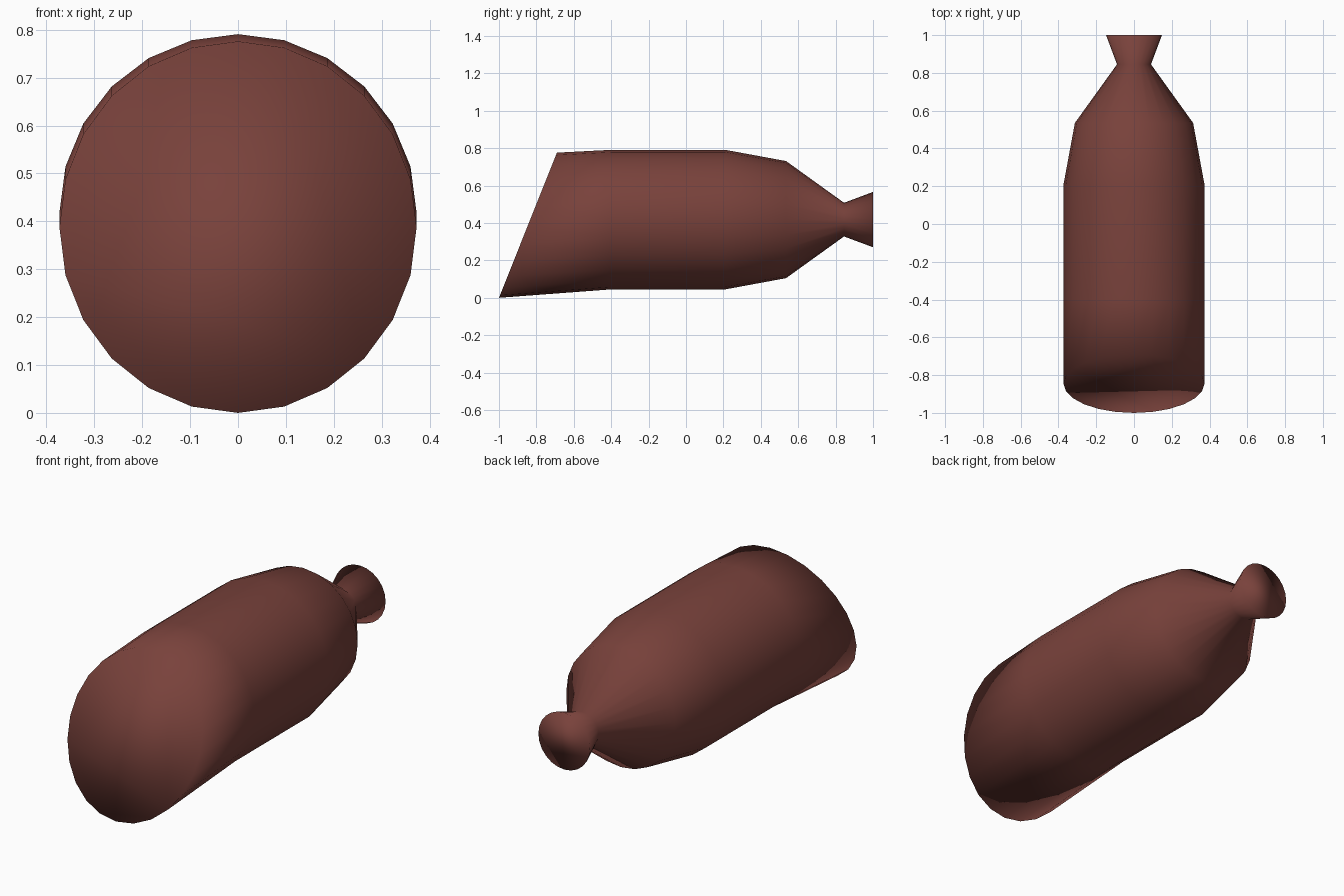
import bpy, bmesh, math

if "Cube" in bpy.data.objects:
    bpy.data.objects.remove(bpy.data.objects["Cube"])

SIDES = 24
# Rings along the body: y centre, z centre, x radius, z radius, y slant
RINGS = [
    (-0.845, 0.388, 0.373, 0.388, 0.155),   # slanted front end
    (-0.40, 0.418, 0.373, 0.373, 0),
    (0.21, 0.418, 0.373, 0.373, 0),
    (0.535, 0.418, 0.313, 0.313, 0),        # shoulder
    (0.845, 0.418, 0.09, 0.09, 0),          # pinched neck
    (1.00, 0.418, 0.148, 0.148, 0),         # flared tail
]

mat = bpy.data.materials.new("reddish brown")
mat.diffuse_color = (0.19, 0.054, 0.044, 1)
mat.use_nodes = True
mat.node_tree.nodes["Principled BSDF"].inputs["Base Color"].default_value = mat.diffuse_color

# Loft the rings and close both ends
bm = bmesh.new()
loops = []
for y, z, rx, rz, slant in RINGS:
    loop = []
    for i in range(SIDES):
        a = 2 * math.pi * i / SIDES
        loop.append(bm.verts.new((rx * math.sin(a),
                                  y + slant * math.cos(a),
                                  z + rz * math.cos(a))))
    loops.append(loop)
for a, b in zip(loops, loops[1:]):
    for i in range(SIDES):
        j = (i + 1) % SIDES
        bm.faces.new((a[i], a[j], b[j], b[i]))
bm.faces.new(loops[0])
bm.faces.new(loops[-1])
bmesh.ops.recalc_face_normals(bm, faces=bm.faces[:])

# Smooth shading runs over the whole sausage, ends included
for f in bm.faces:
    f.smooth = True
mesh = bpy.data.meshes.new("sausage")
bm.to_mesh(mesh)
bm.free()
mesh.materials.append(mat)
bpy.context.collection.objects.link(bpy.data.objects.new("sausage", mesh))
